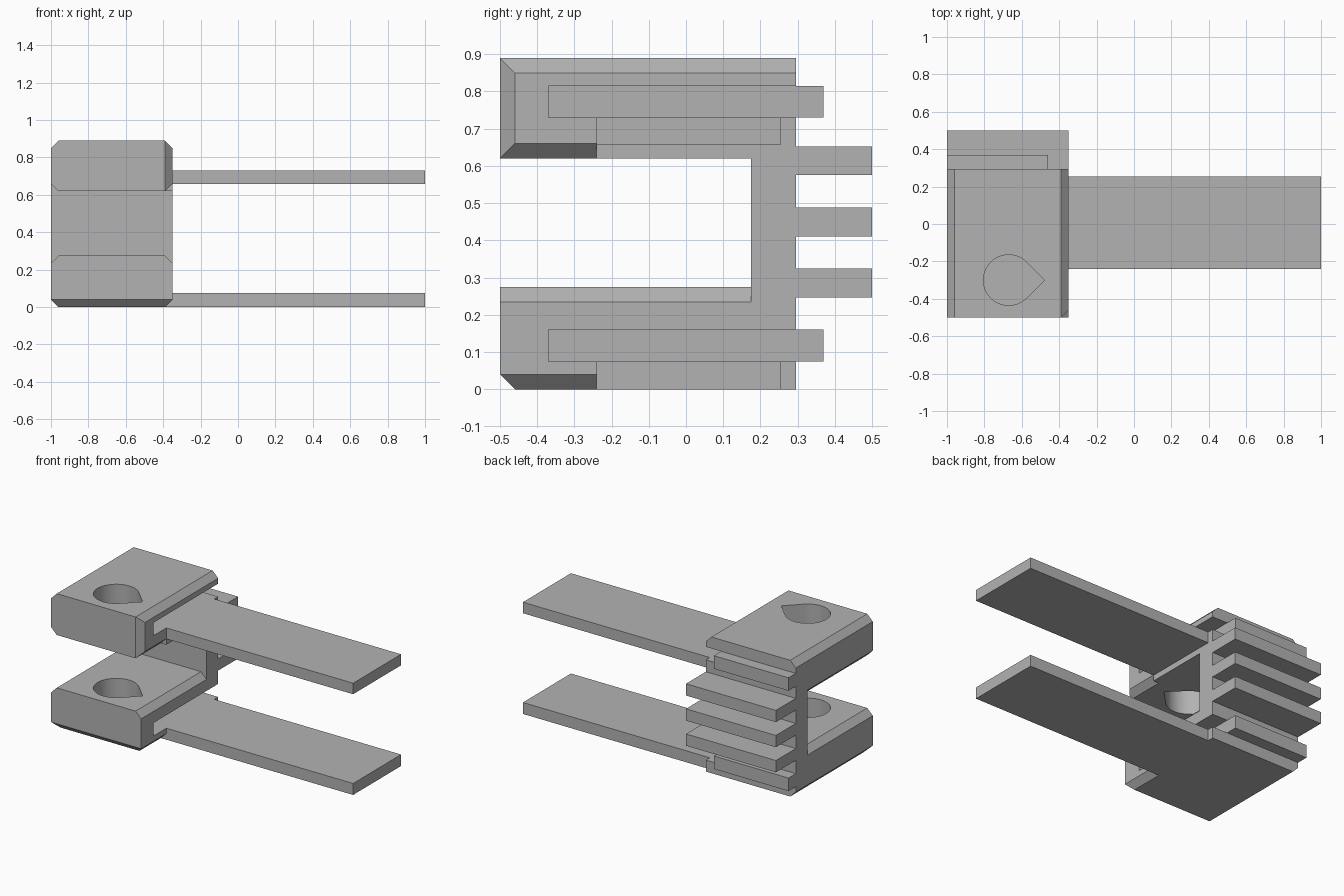
import bpy, bmesh, math
from mathutils import Vector

if "Cube" in bpy.data.objects:
    bpy.data.objects.remove(bpy.data.objects["Cube"], do_unlink=True)

grey = bpy.data.materials.new("plain_grey")
grey.use_nodes = True
COLOUR = (0.45, 0.45, 0.45, 1)
grey.diffuse_color = COLOUR
grey.node_tree.nodes["Principled BSDF"].inputs["Base Color"].default_value = COLOUR

LEFT, RIGHT = -0.35, -1.0          # body sides along x
FRONT, WALL, BACK = -0.5, 0.175, 0.295
JAWS = {"lower": (0.0, 0.275), "upper": (0.62, 0.89)}
CUT = 0.04                         # chamfer width


def prism(name, outline, direction):
    """Extrude a closed outline of 3D points along a direction."""
    bm = bmesh.new()
    face = bm.faces.new([bm.verts.new(p) for p in outline])
    made = bmesh.ops.extrude_face_region(bm, geom=[face])["geom"]
    bmesh.ops.translate(bm, vec=Vector(direction),
                        verts=[g for g in made if isinstance(g, bmesh.types.BMVert)])
    bmesh.ops.recalc_face_normals(bm, faces=bm.faces)
    mesh = bpy.data.meshes.new(name)
    bm.to_mesh(mesh)
    bm.free()
    mesh.materials.append(grey)
    obj = bpy.data.objects.new(name, mesh)
    bpy.context.collection.objects.link(obj)
    return obj


def box(name, x, y, z):
    outline = [(x[0], y[0], z[0]), (x[1], y[0], z[0]), (x[1], y[1], z[0]), (x[0], y[1], z[0])]
    return prism(name, outline, (0, 0, z[1] - z[0]))


def subtract(target, cutter):
    mod = target.modifiers.new("cut", 'BOOLEAN')
    mod.operation, mod.solver, mod.object = 'DIFFERENCE', 'EXACT', cutter
    bpy.context.view_layer.objects.active = target
    bpy.ops.object.modifier_apply(modifier=mod.name)
    bpy.data.objects.remove(cutter, do_unlink=True)


def chamfer(target, start, end):
    """Cut a 45 degree bevel along an axis-aligned edge with a diamond bar."""
    start, end = Vector(start), Vector(end)
    run = end - start
    axes = [Vector(a) for a in ((1, 0, 0), (0, 1, 0), (0, 0, 1))]
    u, v = [a * CUT for a in axes if abs(a.dot(run)) < 1e-6]
    subtract(target, prism("cutter", [start + u, start + v, start - u, start - v], run))


# C-shaped clamp body
(low, low_top), (up, top) = JAWS["lower"], JAWS["upper"]
profile = [(FRONT, low), (BACK, low), (BACK, top), (FRONT, top),
           (FRONT, up), (WALL, up), (WALL, low_top), (FRONT, low_top)]
body = prism("clamp_body", [(RIGHT, y, z) for y, z in profile], (LEFT - RIGHT, 0, 0))

# Bevelled jaw edges
tip, strip_edge, past = FRONT - 0.05, -0.24, BACK + 0.05
for x in (LEFT, RIGHT):
    chamfer(body, (x, tip, top), (x, past, top))
    chamfer(body, (x, tip, low_top), (x, WALL, low_top))
chamfer(body, (LEFT, tip, up), (LEFT, strip_edge, up))
chamfer(body, (RIGHT, tip, up), (RIGHT, WALL, up))
chamfer(body, (LEFT, tip, low), (LEFT, strip_edge, low))
chamfer(body, (RIGHT, tip, low), (RIGHT, past, low))
chamfer(body, (RIGHT - 0.05, FRONT, low), (LEFT + 0.05, FRONT, low))
chamfer(body, (LEFT, FRONT, up - 0.05), (LEFT, FRONT, top + 0.05))

# Teardrop screw holes: through the upper jaw, blind in the lower one
cx, cy, radius = -0.67, -0.30, 0.135
arc = [math.radians(45 + 270 * i / 36) for i in range(37)]
drop = [(cx + radius * math.cos(a), cy + radius * math.sin(a)) for a in arc]
drop.append((cx + radius * math.sqrt(2), cy))
for floor, height in ((0.075, 0.3), (0.5, 0.5)):
    subtract(body, prism("cutter", [(x, y, floor) for x, y in drop], (0, 0, height)))

# Per jaw: side slot, rear tab and long flat strip
SLOT_END = -0.46
for name, strip_z, slot_z in (("lower", (0, 0.075), (0.075, 0.16)),
                              ("upper", (0.658, 0.73), (0.73, 0.815))):
    subtract(body, box("cutter", (SLOT_END, LEFT + 0.05), (-0.37, past), slot_z))
    box(name + "_rear_tab", (RIGHT, SLOT_END), (BACK, 0.37), slot_z)
    box(name + "_strip", (LEFT, 1.0), (strip_edge, 0.255), strip_z)

# Three rear fins
for i in range(3):
    z = 0.247 + 0.164 * i
    box(f"rear_fin_{i + 1}", (RIGHT, LEFT), (BACK, 0.5), (z, z + 0.077))

# Smooth hole walls, keep hard edges sharp
bpy.ops.object.select_all(action='DESELECT')
body.select_set(True)
bpy.context.view_layer.objects.active = body
bpy.ops.object.shade_smooth_by_angle(angle=math.radians(20))
